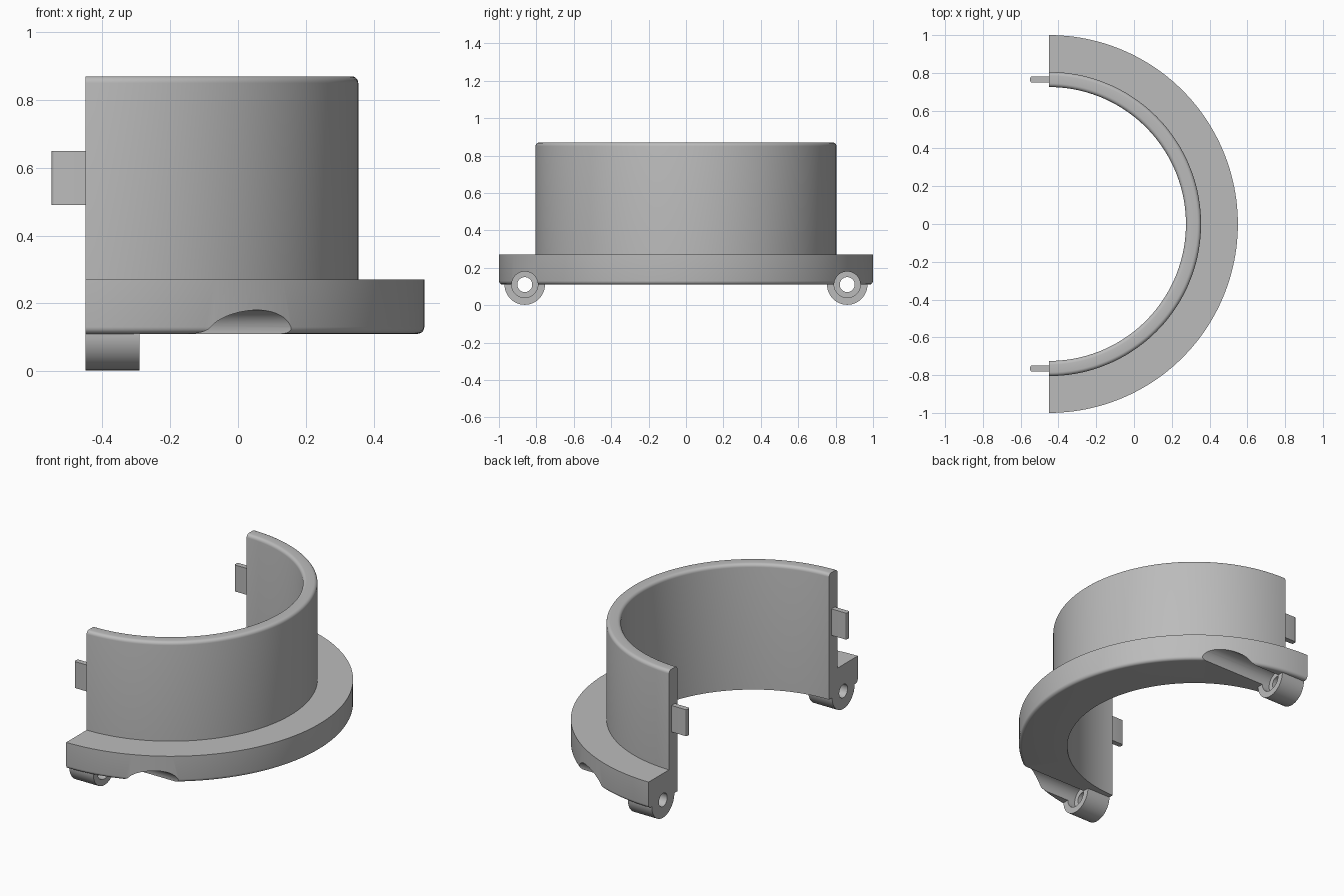
import bpy, bmesh, math
from mathutils import Matrix, Vector

cube = bpy.data.objects.get("Cube")
if cube:
    bpy.data.objects.remove(cube, do_unlink=True)

CUT_X = -0.45            # plane of the flat ends, also the ring axis
BASE_Z, FLANGE_Z, TOP_Z = 0.11, 0.27, 0.87
R_IN, R_WALL, R_FLANGE = 0.725, 0.805, 1.0
BOSS_Y = 0.862

grey = bpy.data.materials.new("plain grey")
grey.use_nodes = True
grey.diffuse_color = (0.5, 0.5, 0.5, 1)
grey.node_tree.nodes["Principled BSDF"].inputs["Base Color"].default_value = (0.5, 0.5, 0.5, 1)


def finish(bm, name):
    bmesh.ops.recalc_face_normals(bm, faces=bm.faces)
    mesh = bpy.data.meshes.new(name)
    bm.to_mesh(mesh)
    bm.free()
    mesh.materials.append(grey)
    obj = bpy.data.objects.new(name, mesh)
    bpy.context.collection.objects.link(obj)
    return obj


def x_cylinder(name, radius, x0, x1, y):
    bm = bmesh.new()
    place = Matrix.Translation(((x0 + x1) / 2, y, BASE_Z)) @ Matrix.Rotation(math.pi / 2, 4, 'Y')
    bmesh.ops.create_cone(bm, cap_ends=True, segments=48, radius1=radius,
                          radius2=radius, depth=x1 - x0, matrix=place)
    return finish(bm, name)


def fillet(r, z, size, start):
    """Quarter-circle profile points around (r, z), counter-clockwise."""
    angles = [start + math.pi / 2 * i / 5 for i in range(6)]
    return [(r + size * math.cos(a), z + size * math.sin(a)) for a in angles]


def boolean(target, tool, operation):
    mod = target.modifiers.new(tool.name, 'BOOLEAN')
    mod.operation, mod.solver, mod.object = operation, 'EXACT', tool
    bpy.context.view_layer.objects.active = target
    bpy.ops.object.modifier_apply(modifier=mod.name)
    bpy.data.objects.remove(tool, do_unlink=True)


def smooth(obj):
    bpy.ops.object.select_all(action='DESELECT')
    obj.select_set(True)
    bpy.context.view_layer.objects.active = obj
    bpy.ops.object.shade_smooth_by_angle(angle=math.radians(30))


# Half ring: wall and flange revolved from one profile
F = 0.02
profile = [(R_IN, BASE_Z)]
profile += fillet(R_FLANGE - F, BASE_Z + F, F, -math.pi / 2)
profile += [(R_FLANGE, FLANGE_Z), (R_WALL, FLANGE_Z)]
profile += fillet(R_WALL - F, TOP_Z - F, F, 0)
profile += fillet(R_IN + F, TOP_Z - F, F, math.pi / 2)

bm = bmesh.new()
verts = [bm.verts.new((CUT_X, -r, z)) for r, z in profile]
edges = [bm.edges.new((verts[i - 1], verts[i])) for i in range(len(verts))]
bmesh.ops.spin(bm, geom=verts + edges, cent=(CUT_X, 0, 0), axis=(0, 0, 1),
               angle=math.pi, steps=96)
bmesh.ops.holes_fill(bm, edges=[e for e in bm.edges if e.is_boundary], sides=0)
ring = finish(bm, "half_collar")

# Screw bosses, with a tool channel through the flange and a screw hole
for side in (-1, 1):
    y = side * BOSS_Y
    boolean(ring, x_cylinder("screw_boss", 0.108, CUT_X, -0.29, y), 'UNION')
    boolean(ring, x_cylinder("tool_channel", 0.07, -0.34, 0.7, y), 'DIFFERENCE')
    boolean(ring, x_cylinder("screw_hole", 0.04, -0.6, 0.1, y), 'DIFFERENCE')
smooth(ring)

# Locating tabs on the flat ends, with rounded tips
for side, label in ((-1, "front"), (1, "back")):
    bm = bmesh.new()
    bmesh.ops.create_cube(bm, size=1, matrix=Matrix.Translation((-0.495, side * 0.765, 0.57))
                          @ Matrix.Diagonal((0.11, 0.032, 0.16, 1)))
    tip = [e for e in bm.edges if all(v.co.x < -0.5 for v in e.verts)
           and abs(e.verts[0].co.z - e.verts[1].co.z) > 0.1]
    bmesh.ops.bevel(bm, geom=tip, offset=0.01, segments=3, profile=0.5, affect='EDGES')
    smooth(finish(bm, label + "_locating_tab"))
